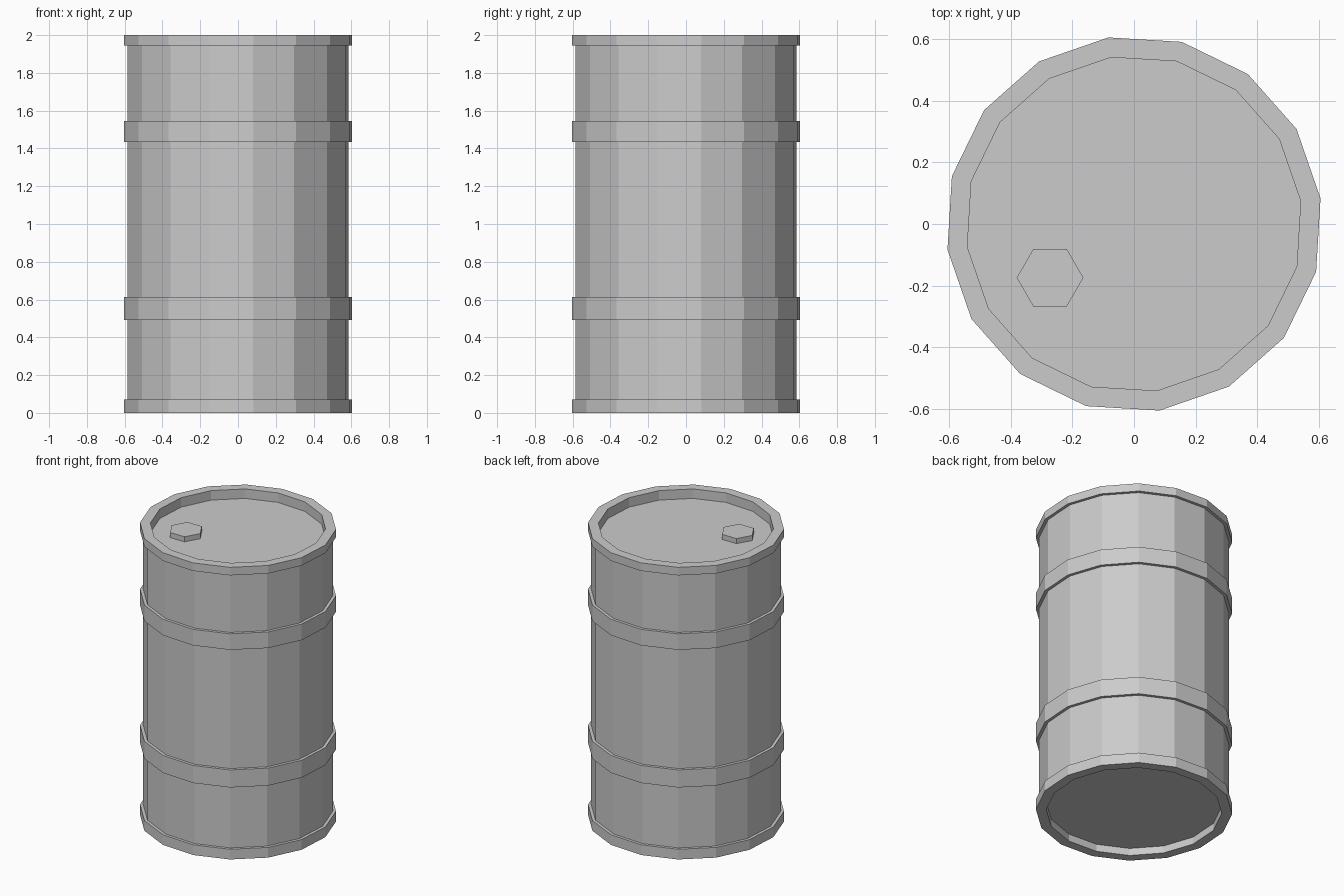
import bpy, bmesh
from math import cos, sin, tau, radians

if "Cube" in bpy.data.objects:
    bpy.data.objects.remove(bpy.data.objects["Cube"])

SIDES, OFFSET = 16, radians(7.8)
R_BODY, R_BAND, R_LID = 0.59, 0.61, 0.545


def lathe(name, profile, sides, offset=0.0, center=(0, 0)):
    """Spin an (r, z) profile into a closed faceted solid, capped at both ends."""
    bm = bmesh.new()
    rings = []
    for r, z in profile:
        rings.append([bm.verts.new((center[0] + r * cos(offset + tau * i / sides),
                                    center[1] + r * sin(offset + tau * i / sides), z))
                      for i in range(sides)])
    for a, b in zip(rings, rings[1:]):
        for i in range(sides):
            j = (i + 1) % sides
            bm.faces.new((a[i], a[j], b[j], b[i]))
    bm.faces.new(rings[0][::-1])
    bm.faces.new(rings[-1])
    bmesh.ops.recalc_face_normals(bm, faces=bm.faces)
    mesh = bpy.data.meshes.new(name)
    bm.to_mesh(mesh)
    bm.free()
    obj = bpy.data.objects.new(name, mesh)
    bpy.context.collection.objects.link(obj)
    return obj


# Barrel: recessed base, four raised bands, recessed lid
profile = [(R_LID, 0.05), (R_LID, 0.0)]
for low, high in [(0.0, 0.07), (0.493, 0.613), (1.435, 1.545), (1.945, 2.0)]:
    if low > 0:
        profile.append((R_BODY, low))
    profile += [(R_BAND, low), (R_BAND, high)]
    if high < 2:
        profile.append((R_BODY, high))
profile += [(R_LID, 2.0), (R_LID, 1.935)]
lathe("barrel", profile, SIDES, OFFSET)

# Hexagonal filler cap on the lid
lathe("filler_cap", [(0.108, 1.93), (0.108, 1.97)], 6, center=(-0.272, -0.174))
